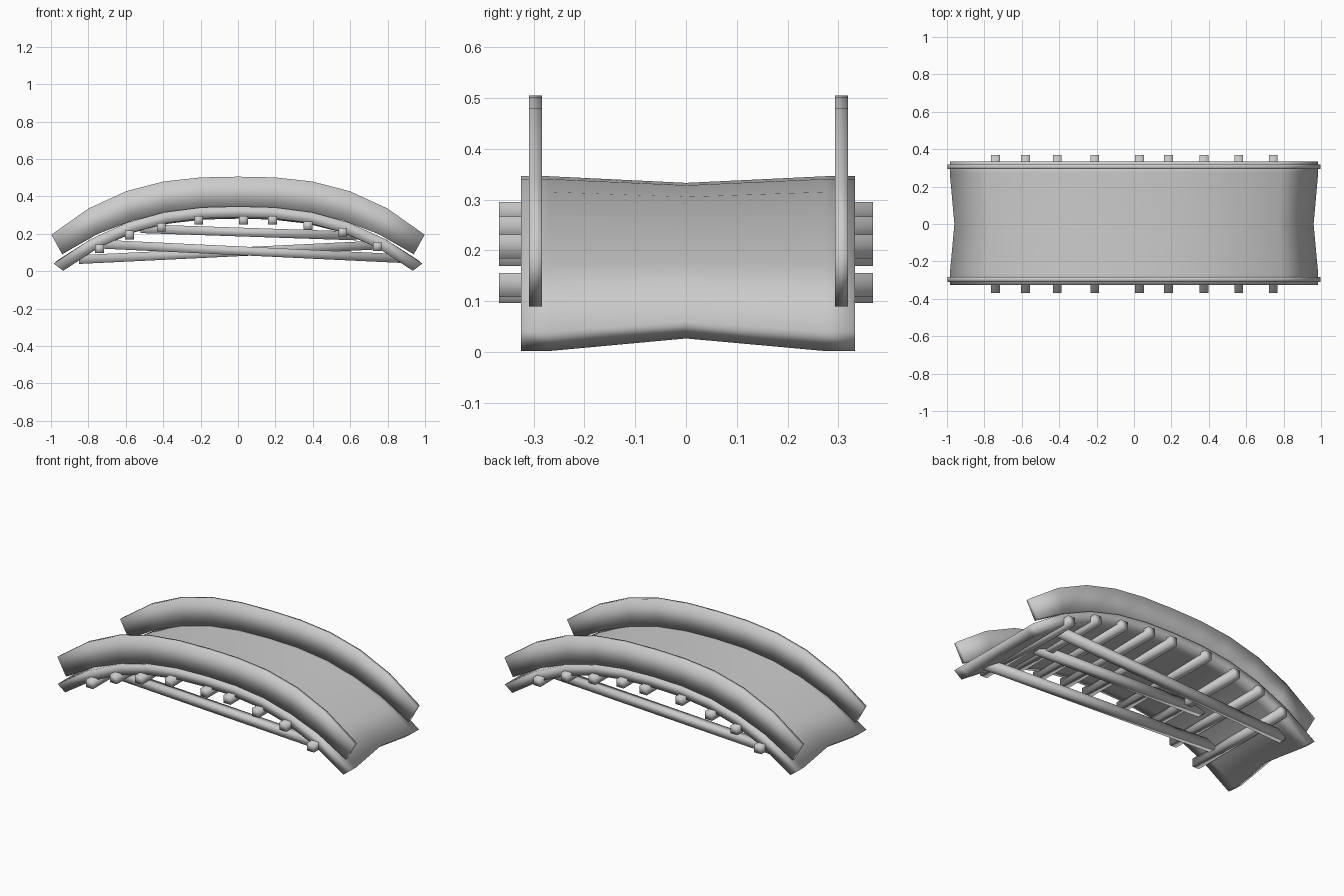
import bpy, bmesh
from mathutils import Vector

if "Cube" in bpy.data.objects:
    bpy.data.objects.remove(bpy.data.objects["Cube"])

N = 10  # segments along the arch


def arch(half, top, end, power):
    """Points of a flattened arch from -x to +x."""
    pts = []
    for i in range(N + 1):
        t = 2 * i / N - 1
        pts.append((half * t, top - (top - end) * abs(t) ** power))
    return pts


def loft(name, upper, lower, sections):
    """Closed arch profile swept across y; sections = (y, x scale, z scale, z shift)."""
    profile = upper + lower[::-1]
    bm = bmesh.new()
    rings = [[bm.verts.new((x * sx, y, z * sz + dz)) for x, z in profile]
             for y, sx, sz, dz in sections]
    n = len(profile)
    for a, b in zip(rings, rings[1:]):
        for i in range(n):
            j = (i + 1) % n
            bm.faces.new((a[i], a[j], b[j], b[i]))
    for r in (rings[0], rings[-1]):
        for i in range(N):
            bm.faces.new((r[i], r[i + 1], r[n - 2 - i], r[n - 1 - i]))
    finish(name, bm)


def bar(name, start, end, size):
    """Square bar between two points."""
    start, end = Vector(start), Vector(end)
    d = end - start
    bm = bmesh.new()
    bmesh.ops.create_cube(bm, size=1)
    bmesh.ops.scale(bm, vec=(size, size, d.length), verts=bm.verts)
    bmesh.ops.transform(bm, matrix=d.to_track_quat('Z', 'Y').to_matrix().to_4x4(), verts=bm.verts)
    bmesh.ops.translate(bm, vec=(start + end) / 2, verts=bm.verts)
    finish(name, bm)


def finish(name, bm):
    bmesh.ops.recalc_face_normals(bm, faces=bm.faces)
    mesh = bpy.data.meshes.new(name)
    bm.to_mesh(mesh)
    bm.free()
    for p in mesh.polygons:
        p.use_smooth = True
    bpy.context.collection.objects.link(bpy.data.objects.new(name, mesh))


# Arched deck, pinched slightly along its middle line
loft("deck", arch(0.985, 0.346, 0.04, 2.5), arch(0.935, 0.287, 0.002, 2.5),
     [(-0.325, 1, 1, 0), (-0.27, 1, 1, 0), (0, 0.975, 0.89, 0.025),
      (0.275, 1, 1, 0), (0.333, 1, 1, 0)])

# Solid side rails
for side, y0, y1 in (("front", -0.309, -0.283), ("back", 0.293, 0.319)):
    loft(side + "_rail", arch(0.998, 0.505, 0.195, 2.7), arch(0.94, 0.335, 0.09, 2.6),
         [(y0, 1, 1, 0), (y1, 1, 1, 0)])

# Cross beams under the deck
beams = [(-0.74, 0.12), (-0.58, 0.193), (-0.41, 0.235), (-0.21, 0.272), (0.03, 0.272),
         (0.185, 0.272), (0.375, 0.243), (0.56, 0.208), (0.745, 0.132)]
for i, (x, z) in enumerate(beams):
    bar(f"cross_beam_{i + 1}", (x, -0.368, z), (x, 0.368, z), 0.047)

# Long sloping braces
bar("front_brace", (-0.75, -0.2, 0.145), (0.88, -0.2, 0.067), 0.047)
bar("back_brace", (-0.85, 0.225, 0.062), (0.76, 0.225, 0.14), 0.047)
bar("middle_brace", (-0.52, -0.06, 0.227), (0.635, -0.06, 0.188), 0.047)
